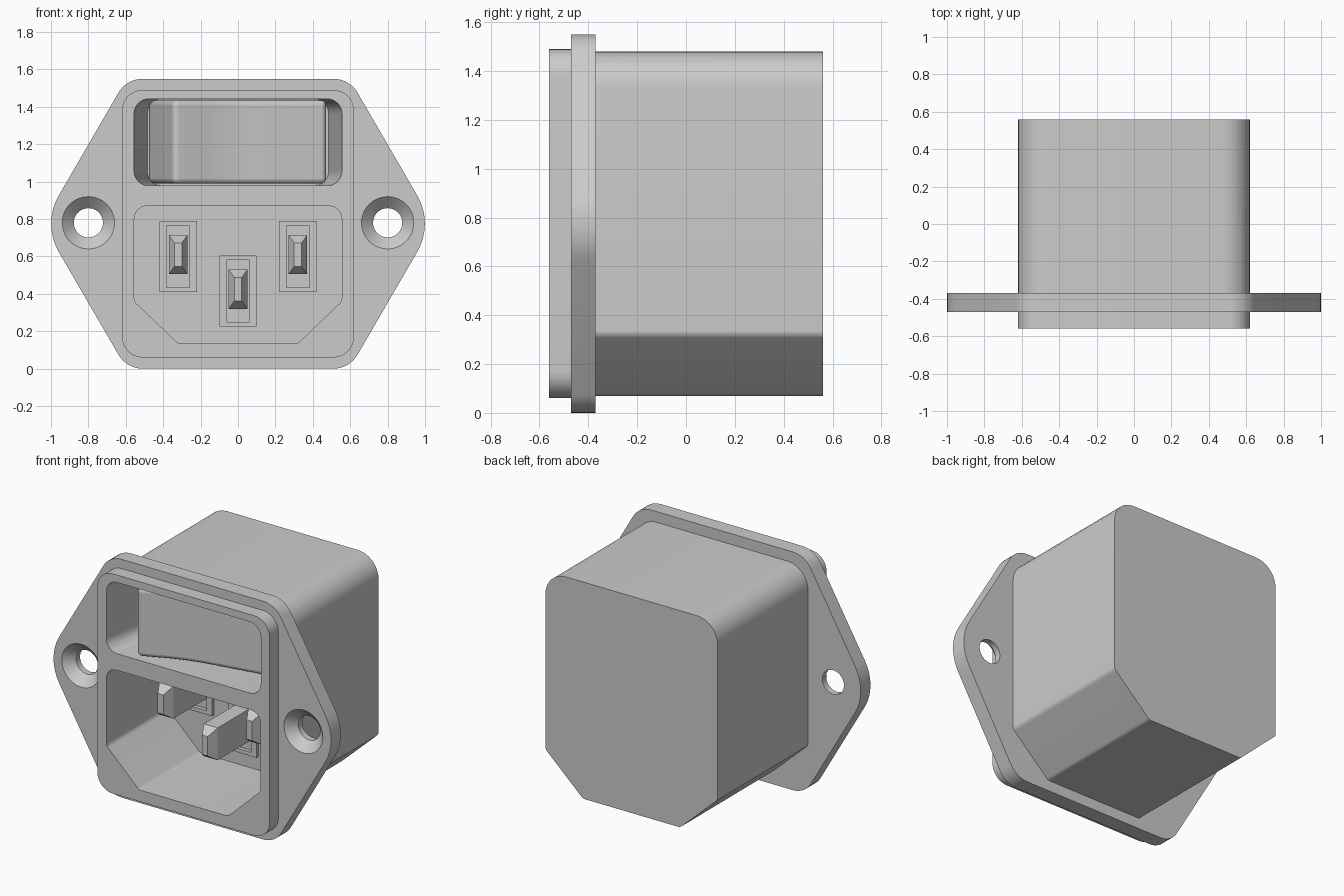
import bpy, bmesh, math
from mathutils import Vector

if "Cube" in bpy.data.objects:
    bpy.data.objects.remove(bpy.data.objects["Cube"])


def rounded(points, n=8):
    """Fillet a polygon given as (a, b, radius) corners."""
    out = []
    for i, (x, z, r) in enumerate(points):
        p = Vector((x, z))
        if r == 0:
            out.append(p)
            continue
        u = (Vector(points[i - 1][:2]) - p).normalized()
        v = (Vector(points[(i + 1) % len(points)][:2]) - p).normalized()
        half = u.angle(v) / 2
        c = p + (u + v).normalized() * r / math.sin(half)
        a = math.atan2(*reversed(p + u * r / math.tan(half) - c))
        b = math.atan2(*reversed(p + v * r / math.tan(half) - c))
        d = (b - a + math.pi) % (2 * math.pi) - math.pi
        for k in range(n + 1):
            t = a + d * k / n
            out.append(c + r * Vector((math.cos(t), math.sin(t))))
    return out


def rect(w, z0, z1, r=0.0):
    return rounded([(-w, z0, r), (w, z0, r), (w, z1, r), (-w, z1, r)])


def mirrored(half):
    """Complete a right-hand corner list to the left."""
    return rounded(half + [(-x, z, r) for x, z, r in reversed(half) if x > 0])


def loft(name, outline, sections, at=(0, 0)):
    """Skin an xz outline through (y, x scale, z scale) sections."""
    bm = bmesh.new()
    rings = [[bm.verts.new((at[0] + p.x * sx, y, at[1] + p.y * sz)) for p in outline]
             for y, sx, sz in sections]
    n = len(outline)
    for a, b in zip(rings, rings[1:]):
        for i in range(n):
            bm.faces.new((a[i], a[(i + 1) % n], b[(i + 1) % n], b[i]))
    bm.faces.new(rings[0])
    bm.faces.new(rings[-1])
    bmesh.ops.recalc_face_normals(bm, faces=bm.faces)
    me = bpy.data.meshes.new(name)
    bm.to_mesh(me)
    bm.free()
    ob = bpy.data.objects.new(name, me)
    bpy.context.collection.objects.link(ob)
    return ob


def slab(name, outline, y0, y1, at=(0, 0)):
    return loft(name, outline, [(y0, 1, 1), (y1, 1, 1)], at)


def activate(ob):
    bpy.ops.object.select_all(action='DESELECT')
    ob.select_set(True)
    bpy.context.view_layer.objects.active = ob


def combine(ob, other, op='DIFFERENCE'):
    activate(ob)
    m = ob.modifiers.new("cut", 'BOOLEAN')
    m.operation, m.object, m.solver = op, other, 'EXACT'
    bpy.ops.object.modifier_apply(modifier=m.name)
    bpy.data.objects.remove(other)


def smooth(ob):
    activate(ob)
    bpy.ops.object.shade_smooth_by_angle(angle=math.radians(30))


FLOOR = 0.07

# housing: six-sided flange, front plate and rear body
housing = slab("housing", mirrored([(0.596, 0, 0.15), (1.046, 0.775, 0.3),
                                    (0.596, 1.55, 0.15)]), -0.47, -0.37)
combine(housing, slab("plate", rect(0.62, 0.06, 1.49, 0.11), -0.56, -0.43), 'UNION')
combine(housing, slab("body", mirrored([(0.35, 0.07, 0.04), (0.62, 0.32, 0.04),
                                        (0.62, 1.48, 0.15)]), -0.41, 0.56), 'UNION')

# countersunk screw holes
circle = [Vector((math.cos(k * math.pi / 24), math.sin(k * math.pi / 24))) for k in range(48)]
for s in (-1, 1):
    combine(housing, loft("screw_hole", circle, [(-0.48, 0.15, 0.15), (-0.41, 0.078, 0.078),
                                                 (-0.3, 0.078, 0.078)], (s * 0.8, 0.78)))

# switch recess with tapered ends, and the power inlet recess
combine(housing, loft("switch_recess", rect(0.557, -0.232, 0.232, 0.08),
                      [(-0.565, 1, 1), (-0.1, 0.87, 0.99)], (0, 1.21)))
combine(housing, slab("inlet_recess", mirrored([(0.32, 0.135, 0.04), (0.555, 0.36, 0.04),
                                                (0.555, 0.87, 0.07)]), -0.6, FLOOR))
smooth(housing)

# rocker switch: bent xy profile extruded along z, then rounded
profile = rounded([(-0.48, -0.09, 0), (-0.345, -0.55, 0.03), (-0.07, -0.43, 1.2),
                   (0.47, -0.33, 0.03), (0.47, -0.09, 0)])
bm = bmesh.new()
face = bm.faces.new([bm.verts.new((p.x, p.y, 0.99)) for p in profile])
new = bmesh.ops.extrude_face_region(bm, geom=[face])["geom"]
bmesh.ops.translate(bm, verts=[v for v in new if isinstance(v, bmesh.types.BMVert)],
                    vec=(0, 0, 0.445))
bmesh.ops.recalc_face_normals(bm, faces=bm.faces)
me = bpy.data.meshes.new("rocker_switch")
bm.to_mesh(me)
bm.free()
rocker = bpy.data.objects.new("rocker_switch", me)
bpy.context.collection.objects.link(rocker)
bev = rocker.modifiers.new("round", 'BEVEL')
bev.width, bev.segments, bev.limit_method = 0.025, 4, 'ANGLE'
bev.angle_limit = math.radians(40)
smooth(rocker)

# three contact pins, each in a raised frame on the inlet floor
for name, x, z in (("left", -0.32, 0.6), ("middle", 0, 0.415), ("right", 0.32, 0.6)):
    frame = slab(name + "_pin_frame", rect(0.1, -0.19, 0.19), FLOOR - 0.025, FLOOR + 0.01, (x, z))
    combine(frame, slab("slot", rect(0.062, -0.165, 0.165), FLOOR - 0.1, FLOOR + 0.1, (x, z)))
    loft(name + "_pin", rect(0.05, -0.105, 0.105),
         [(-0.34, 0.4, 0.6), (-0.28, 1, 1), (FLOOR + 0.02, 1, 1)], (x, z + 0.01))
